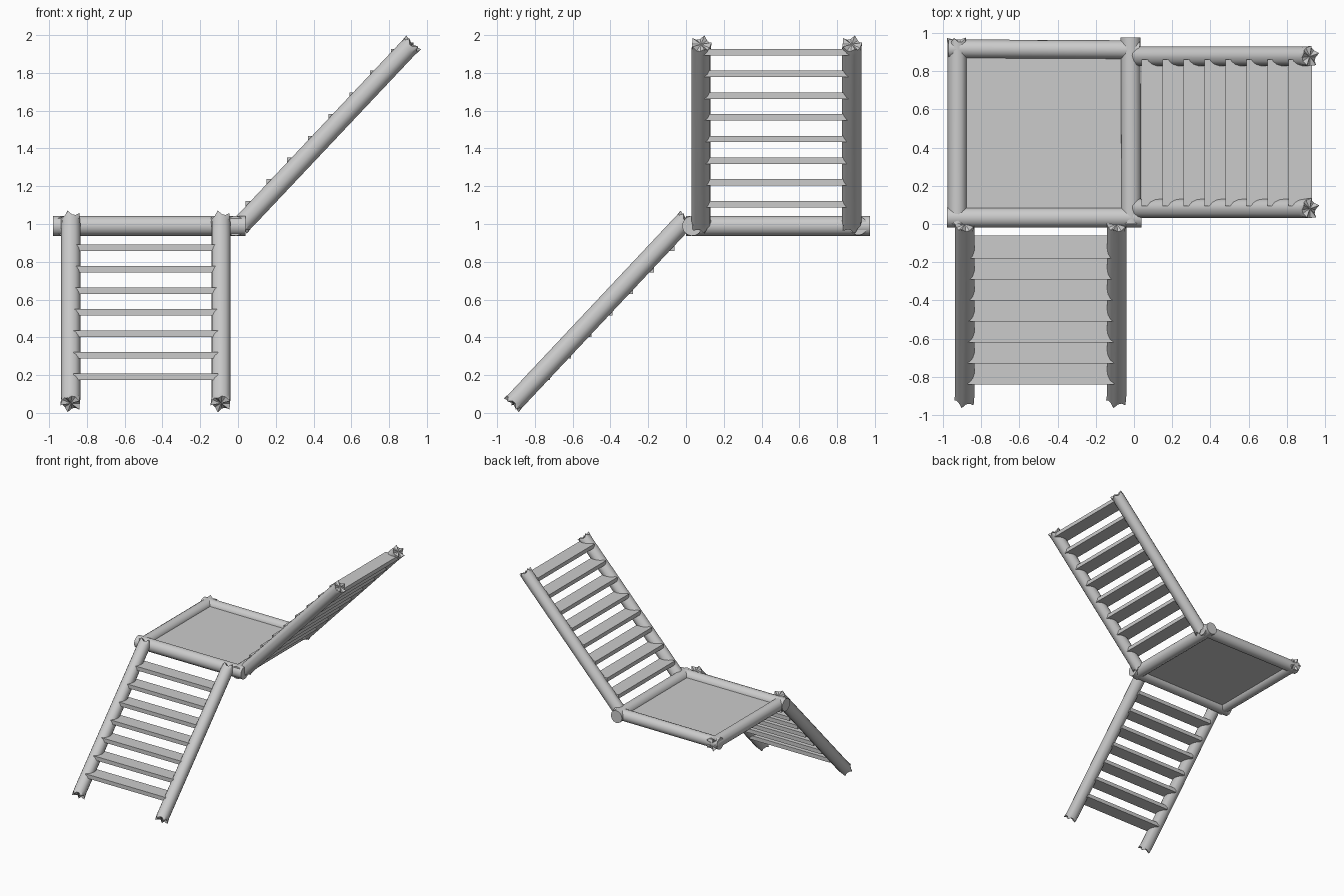
import bpy, bmesh, math
from mathutils import Vector

if "Cube" in bpy.data.objects:
    bpy.data.objects.remove(bpy.data.objects["Cube"])

wood = bpy.data.materials.new("plain grey")
wood.diffuse_color = (0.6, 0.6, 0.6, 1)
wood.use_nodes = True
wood.node_tree.nodes["Principled BSDF"].inputs["Base Color"].default_value = wood.diffuse_color
SIDES = 15


def finish(name, bm, smooth=False):
    bmesh.ops.recalc_face_normals(bm, faces=bm.faces)
    me = bpy.data.meshes.new(name)
    bm.to_mesh(me)
    bm.free()
    me.materials.append(wood)
    ob = bpy.data.objects.new(name, me)
    bpy.context.collection.objects.link(ob)
    if smooth:
        bpy.ops.object.select_all(action='DESELECT')
        ob.select_set(True)
        bpy.context.view_layer.objects.active = ob
        bpy.ops.object.shade_smooth_by_angle(angle=math.radians(35))


def log(name, a, b, r=0.051, split_a=False, split_b=False):
    """Round pole from a to b; split ends get a star-shaped broken rim."""
    a, b = Vector(a), Vector(b)
    d = b - a
    length = d.length
    q = d.to_track_quat('Z', 'Y')
    bm = bmesh.new()

    def ring(h, split, sign):
        vs = []
        for i in range(SIDES):
            t = 2 * math.pi * i / SIDES
            tip = i % 3 == 0
            rr = r * (1.1 if tip else 0.95) if split else r
            hh = h - sign * (0 if tip else 0.022) if split else h
            vs.append(bm.verts.new(a + q @ Vector((rr * math.cos(t), rr * math.sin(t), hh))))
        return vs

    rings = [ring(0, split_a, -1), ring(0.05, False, 1),
             ring(length - 0.05, False, 1), ring(length, split_b, 1)]
    for lo, hi in zip(rings, rings[1:]):
        for i in range(SIDES):
            j = (i + 1) % SIDES
            bm.faces.new((lo[i], lo[j], hi[j], hi[i]))
    # end caps, sunk a little where the end is split
    for rg, h in ((rings[0], 0.015 if split_a else 0),
                  (rings[-1], length - (0.015 if split_b else 0))):
        c = bm.verts.new(a + q @ Vector((0, 0, h)))
        for i in range(SIDES):
            bm.faces.new((rg[i], rg[(i + 1) % SIDES], c))
    finish(name, bm, True)


def board(name, lo, hi):
    bm = bmesh.new()
    bmesh.ops.create_cube(bm, size=1)
    for v in bm.verts:
        v.co = Vector([(lo[k] + hi[k]) / 2 + v.co[k] * (hi[k] - lo[k]) for k in range(3)])
    finish(name, bm)


# landing: four poles around a thin floor
log("landing_front_pole", (-0.98, 0.033, 0.99), (0.04, 0.033, 0.99), 0.053)
log("landing_back_pole", (-0.97, 0.917, 0.99), (0.03, 0.912, 0.99), 0.049)
log("landing_left_pole", (-0.925, 0.0, 0.99), (-0.925, 0.975, 0.99), 0.05, split_b=True)
log("landing_right_pole", (-0.015, 0.0, 0.99), (-0.017, 0.975, 0.99), 0.053)
board("landing_floor", (-0.925, 0.033, 0.975), (-0.015, 0.915, 1.0))

# lower flight, rising from the front to the landing
for side, x in (("left", -0.885), ("right", -0.09)):
    log("lower_rail_" + side, (x, -0.925, 0.04), (x, 0.01, 1.035),
        split_a=True, split_b=True)
for k in range(7):
    y, z = -0.84 + 0.11 * k, 0.191 + 0.114 * k
    board("lower_step_%d" % (k + 1), (-0.87, y, z - 0.017), (-0.105, y + 0.12, z + 0.017))

# upper flight, rising from the landing to the right
for side, y in (("front", 0.08), ("back", 0.877)):
    log("upper_rail_" + side, (0.008, y, 0.985), (0.93, y, 1.962),
        split_a=True, split_b=True)
for k in range(8):
    x, z = 0.04 + 0.11 * k, 1.105 + 0.115 * k
    board("upper_step_%d" % (k + 1), (x, 0.095, z - 0.017), (x + 0.123, 0.862, z + 0.017))
